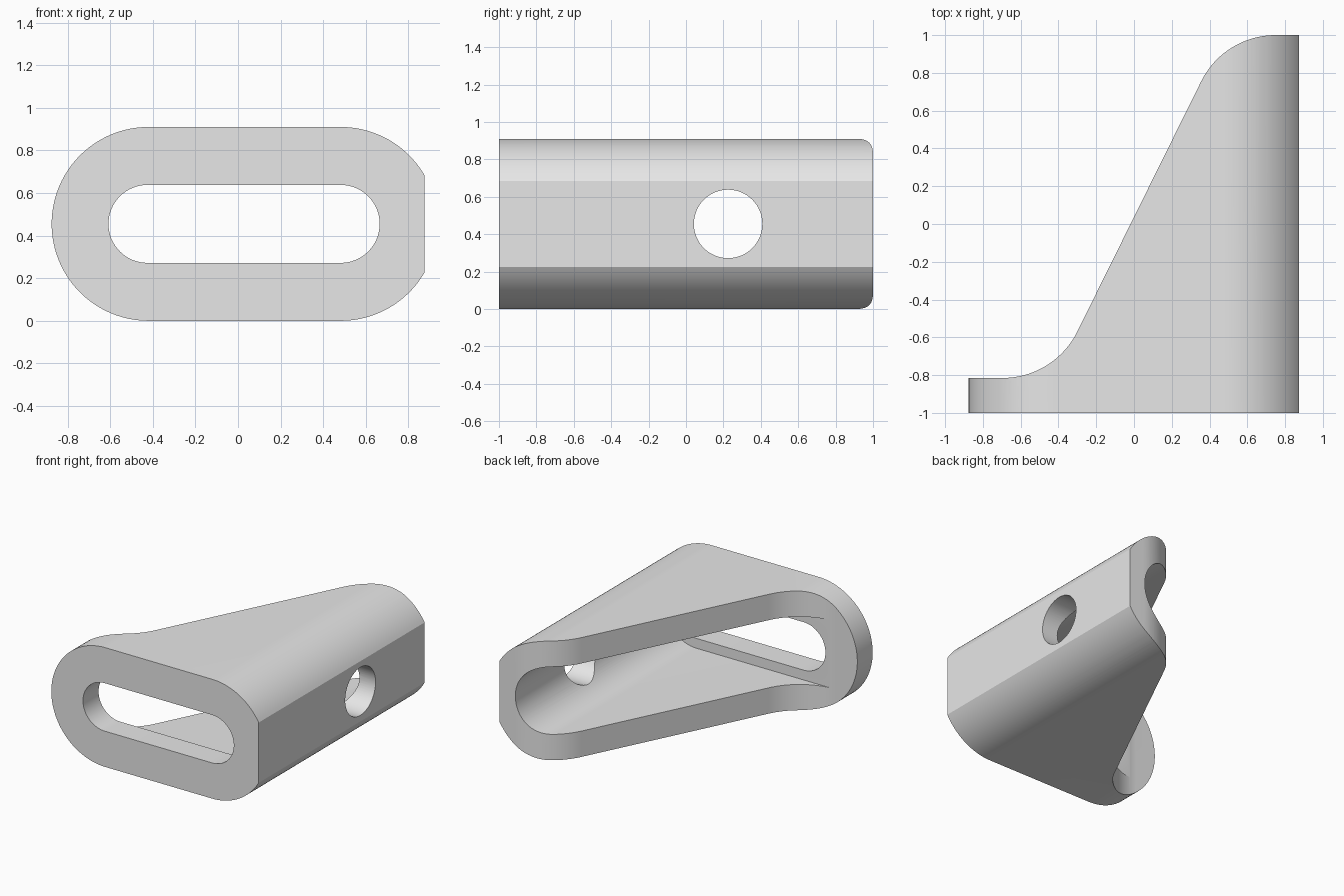
import bpy
import bmesh
from math import cos, sin, radians
from mathutils import Vector

if "Cube" in bpy.data.objects:
    bpy.data.objects.remove(bpy.data.objects["Cube"], do_unlink=True)

MID = 0.455              # mid height and outer end radius
LEFT, RIGHT = -0.42, 0.482   # centres of the rounded ends
FRONT_PLATE = -0.815     # rear face of the front plate


def arc(cx, cy, r, start, end, steps=32):
    angles = [radians(start + (end - start) * i / steps) for i in range(steps + 1)]
    return [(cx + r * cos(a), cy + r * sin(a)) for a in angles]


def prism(name, profile, axis, low, high):
    """Extrude a closed 2D profile along one axis."""
    place = {"x": lambda a, b: (low, a, b),
             "y": lambda a, b: (a, low, b),
             "z": lambda a, b: (a, b, low)}[axis]
    shift = Vector([(high - low) * (axis == k) for k in "xyz"])
    bm = bmesh.new()
    face = bm.faces.new([bm.verts.new(place(a, b)) for a, b in profile])
    top = bmesh.ops.extrude_face_region(bm, geom=[face])["geom"]
    bmesh.ops.translate(bm, vec=shift, verts=[v for v in top if isinstance(v, bmesh.types.BMVert)])
    bmesh.ops.recalc_face_normals(bm, faces=bm.faces)
    mesh = bpy.data.meshes.new(name)
    bm.to_mesh(mesh)
    bm.free()
    obj = bpy.data.objects.new(name, mesh)
    bpy.context.collection.objects.link(obj)
    return obj


def cut(target, cutter, operation="DIFFERENCE"):
    """Apply a boolean and discard the cutter."""
    cutter.hide_render = True
    mod = target.modifiers.new("cut", "BOOLEAN")
    mod.operation, mod.solver, mod.object = operation, "EXACT", cutter
    bpy.ops.object.select_all(action="DESELECT")
    bpy.context.view_layer.objects.active = target
    target.select_set(True)
    bpy.ops.object.modifier_apply(modifier=mod.name)
    bpy.data.objects.remove(cutter, do_unlink=True)


# Rounded body with one end trimmed flat
body = prism("bracket_body",
             arc(LEFT, MID, MID, 90, 270, 48)
             + arc(RIGHT, MID, MID, -90, -30.3, 20)
             + arc(RIGHT, MID, MID, 30.3, 90, 20),
             "y", -1, 1)

# Sloped back with an S-shaped outline seen from above
slope = ([(-1.2, -1.2), (1.2, -1.2), (1.2, 1), (0.75, 1)]
         + arc(0.75, 0.56, 0.44, 90, 153.6)[1:]
         + arc(-0.695, -0.375, 0.44, -26.4, -90)
         + [(-1.2, FRONT_PLATE)])
cut(body, prism("slope_cutter", slope, "z", -0.2, 1.2), "INTERSECT")

# Inner pocket, rounded at the flat side and open towards the slope
pocket_r = 0.258
pocket = ([(-1.1, MID + pocket_r), (-1.1, MID - pocket_r)]
          + arc(RIGHT, MID, pocket_r, -90, 90, 48))
cut(body, prism("pocket_cutter", pocket, "y", FRONT_PLATE + 0.003, 1.2))

# Long slot through the front plate
hole_r = 0.183
slot = arc(LEFT - 0.005, MID, hole_r, 90, 270) + arc(RIGHT, MID, hole_r, -90, 90)
cut(body, prism("slot_cutter", slot, "y", -1.2, -0.6))

# Round hole through the flat side
cut(body, prism("side_hole_cutter", arc(0.225, MID, hole_r, 0, 360, 64)[:-1], "x", 0.45, 1.2))

# Plain grey finish
grey = bpy.data.materials.new("plain_grey")
grey.use_nodes = True
grey.diffuse_color = (0.8, 0.8, 0.8, 1)
grey.node_tree.nodes["Principled BSDF"].inputs["Base Color"].default_value = (0.8, 0.8, 0.8, 1)
body.data.materials.clear()
body.data.materials.append(grey)
for poly in body.data.polygons:
    poly.material_index = 0

bpy.ops.object.select_all(action="DESELECT")
body.select_set(True)
bpy.context.view_layer.objects.active = body
bpy.ops.object.shade_smooth_by_angle(angle=radians(25))
